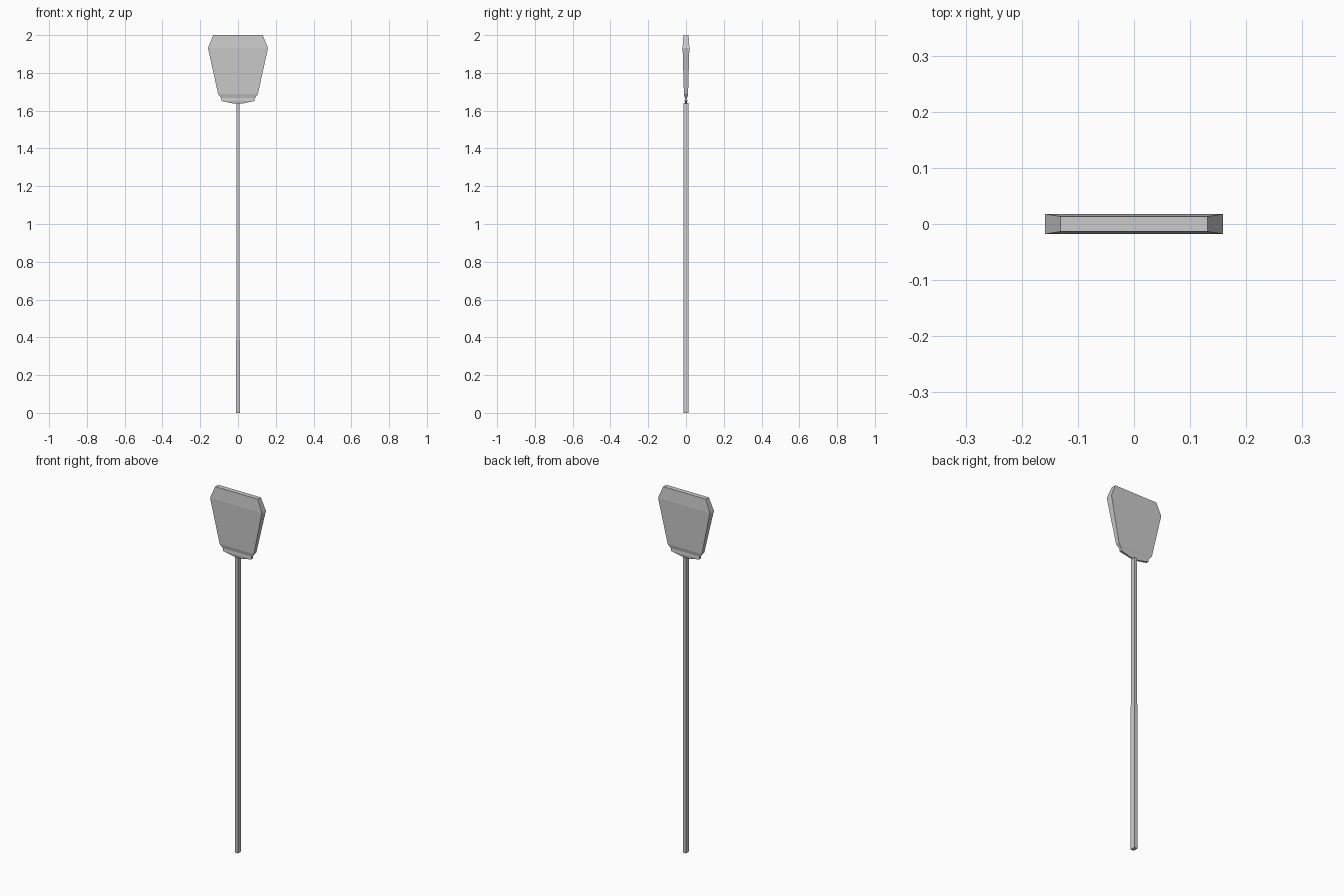
import bpy, bmesh

if "Cube" in bpy.data.objects:
    bpy.data.objects.remove(bpy.data.objects["Cube"])


def loft(name, sections):
    """Stack rectangular sections (z, half width, half depth) into a closed flat-faced solid."""
    bm = bmesh.new()
    rings = []
    for z, hx, hy in sections:
        rings.append([bm.verts.new((sx * hx, sy * hy, z))
                      for sx, sy in ((-1, -1), (1, -1), (1, 1), (-1, 1))])
    for lower, upper in zip(rings, rings[1:]):
        for i in range(4):
            j = (i + 1) % 4
            bm.faces.new((lower[i], lower[j], upper[j], upper[i]))
    bm.faces.new(rings[0][::-1])
    bm.faces.new(rings[-1])
    bmesh.ops.recalc_face_normals(bm, faces=bm.faces)
    mesh = bpy.data.meshes.new(name)
    bm.to_mesh(mesh)
    bm.free()
    obj = bpy.data.objects.new(name, mesh)
    bpy.context.collection.objects.link(obj)
    return obj


# Long straight handle, deeper than it is wide
loft("handle", [(0.0, 0.0095, 0.0145), (1.64, 0.0085, 0.0135)])

# Flared paddle head with a narrow stepped neck at its base
loft("paddle_head", [
    (1.637, 0.022, 0.004),
    (1.651, 0.086, 0.007),
    (1.667, 0.089, 0.006),
    (1.687, 0.105, 0.011),
    (1.932, 0.159, 0.018),
    (2.0, 0.131, 0.0135),
])
